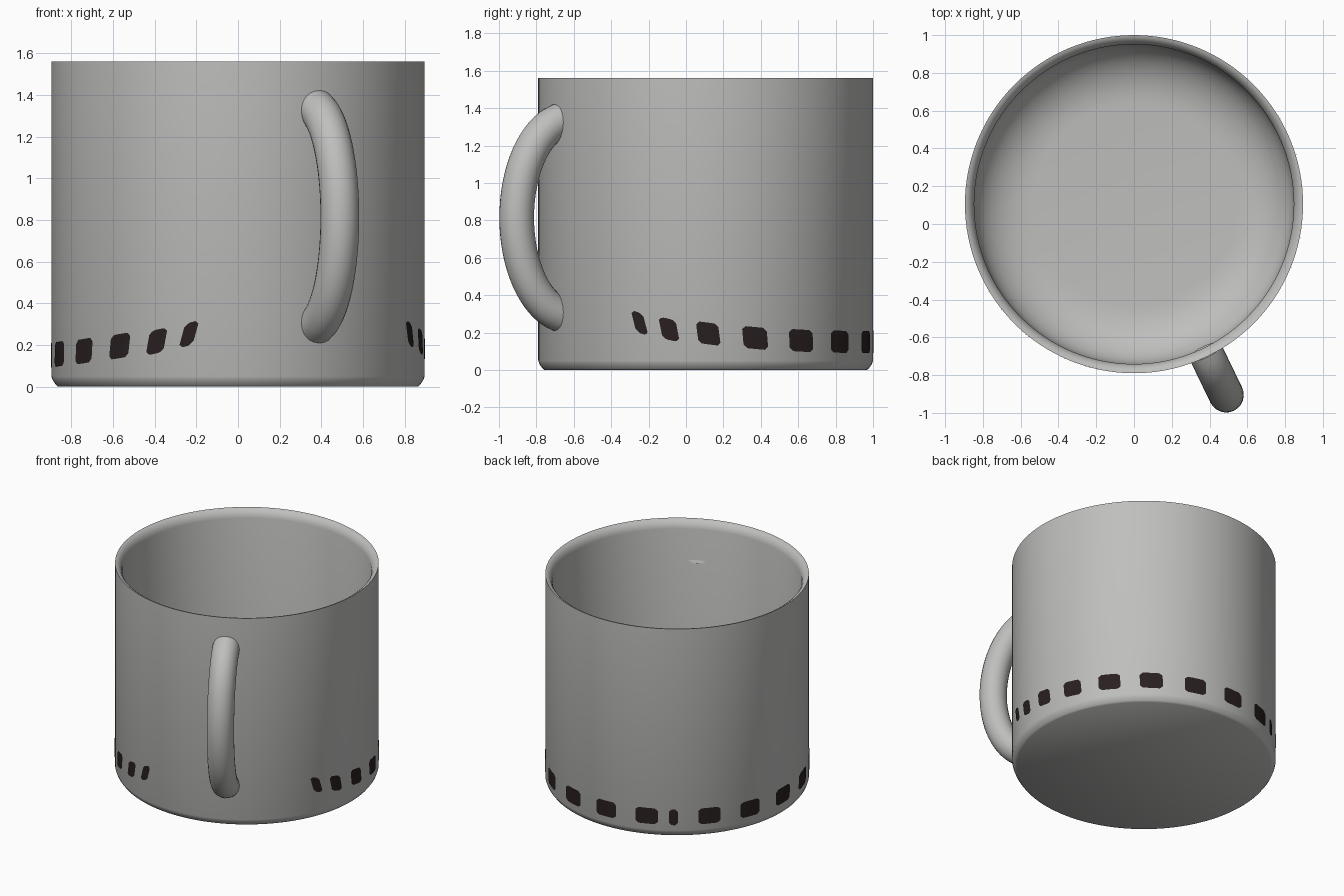
import bpy, bmesh, math
from math import cos, sin, radians, pi

if "Cube" in bpy.data.objects:
    bpy.data.objects.remove(bpy.data.objects["Cube"])

CY, R = 0.105, 0.895          # cup axis offset in y, outer radius
HANDLE = radians(-64.2)       # direction of the handle


def material(name, rgb):
    m = bpy.data.materials.new(name)
    m.diffuse_color = (*rgb, 1)
    m.use_nodes = True
    m.node_tree.nodes["Principled BSDF"].inputs["Base Color"].default_value = m.diffuse_color
    return m


grey = material("grey ceramic", (0.52, 0.52, 0.51))
dark = material("dark brown paint", (0.022, 0.014, 0.014))


def make(name, verts, faces, mat):
    me = bpy.data.meshes.new(name)
    me.from_pydata(verts, [], faces)
    me.materials.append(mat)
    ob = bpy.data.objects.new(name, me)
    bpy.context.collection.objects.link(ob)
    bm = bmesh.new()
    bm.from_mesh(me)
    if mat is grey:
        bmesh.ops.recalc_face_normals(bm, faces=bm.faces)
    bm.to_mesh(me)
    bm.free()
    bpy.context.view_layer.objects.active = ob
    ob.select_set(True)
    bpy.ops.object.shade_smooth_by_angle(angle=radians(40))
    ob.select_set(False)
    return ob


def polar(r, a, z):
    return (r * cos(a), CY + r * sin(a), z)


def skin(rows, n, loop_caps=True):
    """Faces joining successive rings of n vertices, with end caps."""
    faces = [(i * n + j, i * n + (j + 1) % n, (i + 1) * n + (j + 1) % n, (i + 1) * n + j)
             for i in range(rows - 1) for j in range(n)]
    return faces + [tuple(range(n)), tuple(range((rows - 1) * n, rows * n))]


# cup: lathed profile, from the underside, over the rim, to the inner floor
profile = [(0.862, 0), (0.872, 0.008), (0.888, 0.03), (0.895, 0.05), (0.895, 1.56),
           (0.882, 1.557), (0.866, 1.545), (0.853, 1.525), (0.846, 1.50)]
for k in range(9):            # rounded inner corner
    t = k / 8 * pi / 2
    profile.append((0.54 + 0.306 * cos(t), 0.30 - 0.24 * sin(t)))
SEG = 128
verts = [polar(r, 2 * pi * j / SEG, z) for r, z in profile for j in range(SEG)]
make("cup_body", verts, skin(len(profile), SEG), grey)

# handle: round tube swept along part of an ellipse
verts, N, M, tube = [], 33, 24, 0.093
t_end = math.acos((0.868 - 0.80) / 0.322)
for i in range(N):
    t = -t_end + 2 * t_end * i / (N - 1)
    r, z = 0.80 + 0.322 * cos(t), 0.815 + 0.53 * sin(t)
    nr, nz = 0.53 * cos(t), 0.322 * sin(t)      # outward normal of the ellipse
    l = math.hypot(nr, nz)
    for j in range(M):
        a = 2 * pi * j / M
        d, s = tube * cos(a) / l, tube * sin(a)
        x, y, zz = polar(r + nr * d, HANDLE, z + nz * d)
        verts.append((x - s * sin(HANDLE), y + s * cos(HANDLE), zz))
make("handle", verts, skin(N, M), grey)

# painted dashes: angle from handle, height, width in degrees, slope
half = [(41, 0.252, 4.5, -0.28), (51.6, 0.217, 6, -0.2), (65.1, 0.195, 7.6, -0.13),
        (81.4, 0.171, 8.8, -0.09), (99, 0.157, 9.8, -0.05), (117.4, 0.151, 10, -0.02),
        (137.2, 0.149, 10, 0), (156.6, 0.151, 10, 0)]
dashes = half + [(-a, z, w, -s) for a, z, w, s in half]
dashes += [(175.8, 0.152, 10, 0), (187.6, 0.150, 3.9, 0)]     # at the seam
H, C = 0.118, 8
for k, (ang, zc, width, slope) in enumerate(dashes):
    verts = []
    w = radians(width)
    for i in range(C + 1):
        u = -cos(pi * i / C) / 2 * w                 # denser columns at the ends
        gap = (w / 2 - abs(u)) * R                   # distance to the side edge
        h = H / 2 - max(0, 0.018 - gap)              # cut corners
        for v in (-h, h):
            a = HANDLE + radians(ang) + u + slope * v / R
            verts.append(polar(R + 0.003, a, zc + v + slope * u * R))
    faces = [(2 * i, 2 * i + 2, 2 * i + 3, 2 * i + 1) for i in range(C)]
    make(f"painted_dash_{k + 1}", verts, faces, dark)
